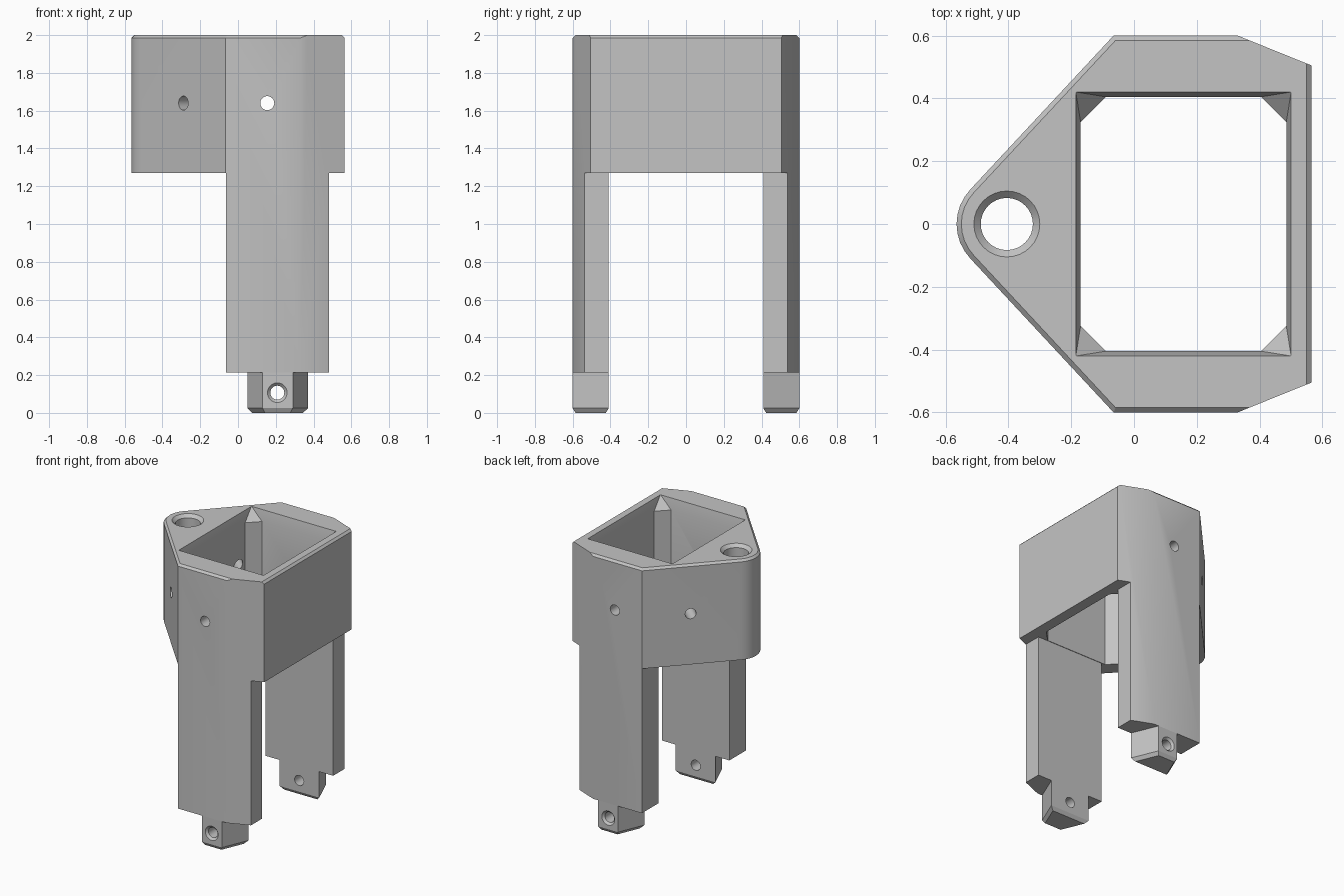
import bpy, bmesh
from math import sin, cos, pi, radians
from mathutils import Matrix, Vector

if "Cube" in bpy.data.objects:
    bpy.data.objects.remove(bpy.data.objects["Cube"])

grey = bpy.data.materials.new("plain grey")
grey.use_nodes = True
grey.diffuse_color = (0.55, 0.55, 0.55, 1)
grey.node_tree.nodes["Principled BSDF"].inputs["Base Color"].default_value = grey.diffuse_color


def loft(name, rings, matrix=Matrix(), bevel_rule=None, bevel=0.015):
    """Closed solid through rings of equal point count."""
    bm = bmesh.new()
    loops = [[bm.verts.new(matrix @ Vector(p)) for p in ring] for ring in rings]
    n = len(loops[0])
    bm.faces.new(loops[0])
    bm.faces.new(loops[-1])
    for a, b in zip(loops, loops[1:]):
        for i in range(n):
            j = (i + 1) % n
            bm.faces.new((a[i], a[j], b[j], b[i]))
    bmesh.ops.recalc_face_normals(bm, faces=bm.faces)
    if bevel_rule:
        edges = [e for e in bm.edges if bevel_rule(e)]
        bmesh.ops.bevel(bm, geom=edges, offset=bevel, segments=1, affect='EDGES')
    mesh = bpy.data.meshes.new(name)
    bm.to_mesh(mesh)
    bm.free()
    mesh.materials.append(grey)
    ob = bpy.data.objects.new(name, mesh)
    bpy.context.collection.objects.link(ob)
    return ob


def at_height(plan, *heights):
    return [[(x, y, z) for x, y in plan] for z in heights]


def box(x0, x1, y0, y1, z0, z1):
    return loft("cutter", at_height([(x0, y0), (x1, y0), (x1, y1), (x0, y1)], z0, z1))


def clipped(x0, x1, y, c, z):
    """Rectangle ring with its corners cut off."""
    return [(x0 + c, -y, z), (x1 - c, -y, z), (x1, c - y, z), (x1, y - c, z),
            (x1 - c, y, z), (x0 + c, y, z), (x0, y - c, z), (x0, c - y, z)]


def drill(steps, place, direction, sides=32):
    """Round cutter from (radius, distance) steps along a direction."""
    rings = [[(r * cos(2 * pi * i / sides), r * sin(2 * pi * i / sides), d)
              for i in range(sides)] for r, d in steps]
    turn = Vector(direction).to_track_quat('Z', 'Y').to_matrix().to_4x4()
    return loft("cutter", rings, Matrix.Translation(place) @ turn)


def carve(ob, cutters):
    bpy.context.view_layer.objects.active = ob
    for cutter in cutters:
        mod = ob.modifiers.new("cut", 'BOOLEAN')
        mod.operation = 'DIFFERENCE'
        mod.solver = 'EXACT'
        mod.object = cutter
        bpy.ops.object.modifier_apply(modifier=mod.name)
        bpy.data.objects.remove(cutter)


def smooth(ob):
    bpy.ops.object.select_all(action='DESELECT')
    ob.select_set(True)
    bpy.context.view_layer.objects.active = ob
    bpy.ops.object.shade_smooth_by_angle(angle=radians(30))


# Housing and legs share one outline with a rounded nose
nose_x, nose_r, nose_half = -0.405, 0.16, radians(43.5)
arc = [pi - nose_half + 2 * nose_half * i / 8 for i in range(9)]
outline = [(0.565, -0.505), (0.565, 0.505), (0.33, 0.6), (-0.065, 0.6)]
outline += [(nose_x + nose_r * cos(a), nose_r * sin(a)) for a in arc]
outline += [(-0.065, -0.6), (0.33, -0.6)]


def top_edge(e):
    a, b = (v.co for v in e.verts)
    slanted_back = min(a.x, b.x) > 0.3 and abs(a.x - b.x) > 0.1
    return min(a.z, b.z) > 1.99 and not slanted_back


housing = loft("housing_with_legs", at_height(outline, 0.215, 2), bevel_rule=top_edge)

cutters = [
    box(-1, -0.064, -1, 1, 0, 1.27),
    box(0.482, 1, -1, 1, 0, 1.27),
    box(-0.5, 0.8, -0.409, 0.409, 0, 1.27),
    # Pocket with clipped corners and a flared mouth
    loft("cutter", [clipped(-0.17, 0.485, 0.405, 0.08, 1),
                    clipped(-0.17, 0.485, 0.405, 0.08, 1.92),
                    clipped(-0.185, 0.5, 0.42, 0.002, 2),
                    clipped(-0.185, 0.5, 0.42, 0.002, 2.1)]),
    # Countersunk nose hole
    drill([(0.083, 1), (0.083, 1.978), (0.105, 2), (0.105, 2.1)], (nose_x, 0, 0), (0, 0, 1)),
    # Side screw holes
    drill([(0.037, -1), (0.037, 1)], (0.155, 0, 1.64), (0, 1, 0)),
]
for s in (-1, 1):
    cutters.append(drill([(0.037, -0.1), (0.037, 0.3)], (-0.29, s * 0.36, 1.64),
                         (0.725, -s * 0.688, 0)))
carve(housing, cutters)
smooth(housing)

# Tapered feet with countersunk cross holes
for s, name in ((-1, "front_foot"), (1, "back_foot")):
    plan = [(0.05, 0.409), (0.13, 0.6), (0.29, 0.6), (0.37, 0.409)]
    plan = [(x, s * y) for x, y in plan]
    tip = [(0.21 + (x - 0.21) * 0.84, s * 0.505 + (y - s * 0.505) * 0.84) for x, y in plan]
    foot = loft(name, at_height(tip, 0) + at_height(plan, 0.025, 0.215))
    carve(foot, [drill([(0.037, 0.3), (0.037, 0.585), (0.052, 0.6), (0.052, 0.7)],
                       (0.208, 0, 0.107), (0, s, 0))])
    smooth(foot)
